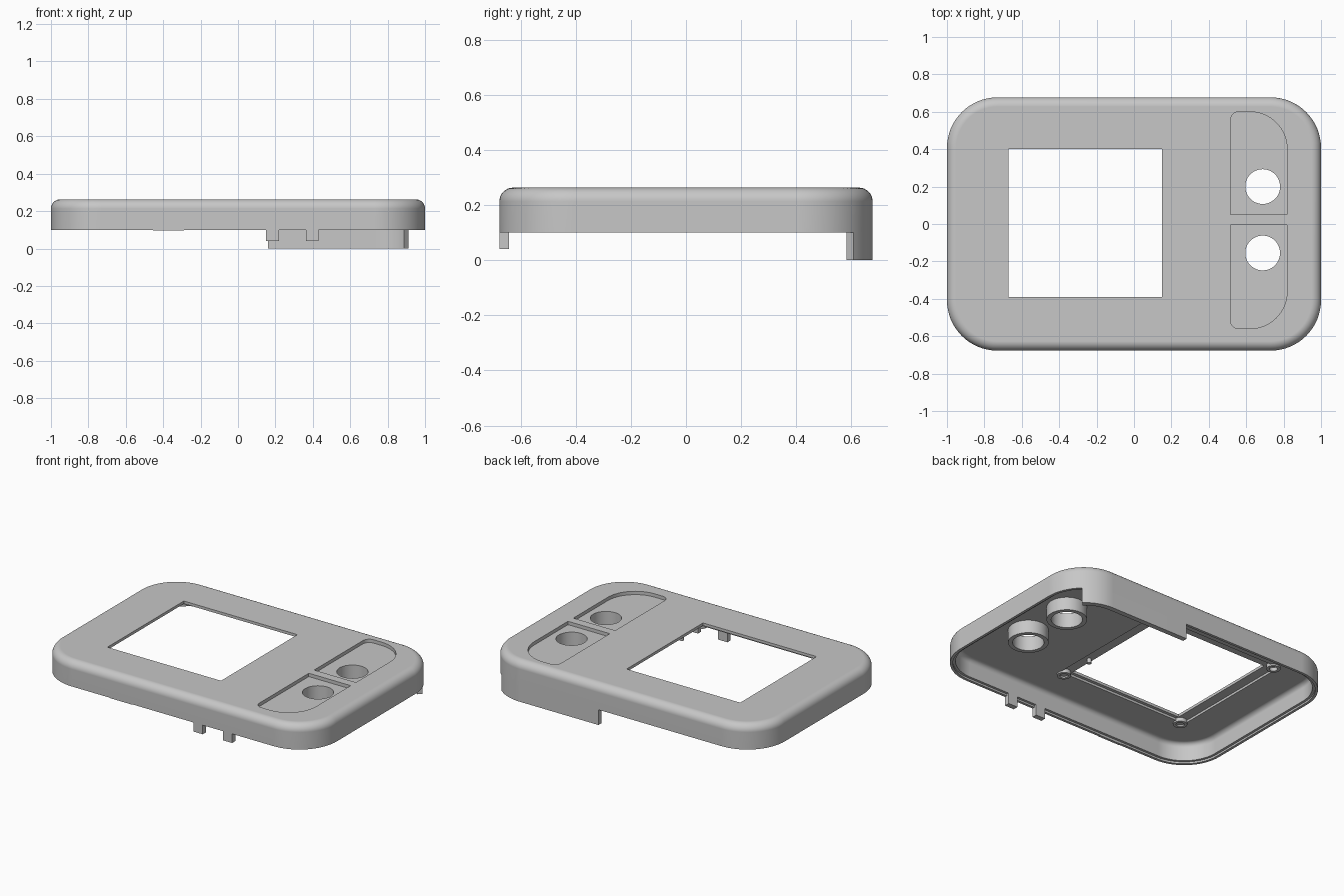
import bpy, bmesh, math

cube = bpy.data.objects.get("Cube")
if cube:
    bpy.data.objects.remove(cube)

grey = bpy.data.materials.new("plain_grey")
grey.use_nodes = True
GREY = (0.57, 0.57, 0.57, 1)
grey.diffuse_color = GREY
grey.node_tree.nodes["Principled BSDF"].inputs["Base Color"].default_value = GREY

HX, HY, R = 1.0, 0.677, 0.27        # half sizes and corner radius
RIM, CEIL, TOP = 0.1, 0.23, 0.263   # main heights
WALL, LIP = 0.033, 0.017            # wall thickness and its lip


def arc(cx, cy, r, a0, a1, n=16):
    angles = [math.radians(a0 + (a1 - a0) * i / n) for i in range(n + 1)]
    return [(cx + r * math.cos(a), cy + r * math.sin(a)) for a in angles]


def outline(x0, x1, y0, y1, radii):
    """Rounded rectangle; radii run back-left, back-right, front-right, front-left."""
    a, b, c, d = radii
    return (arc(x1 - a, y1 - a, a, 0, 90) + arc(x0 + b, y1 - b, b, 90, 180)
            + arc(x0 + c, y0 + c, c, 180, 270) + arc(x1 - d, y0 + d, d, 270, 360))


def loft(name, loops, closed=False):
    """Skin (points, z) loops; cap the ends, or join last to first."""
    bm = bmesh.new()
    rings = [[bm.verts.new((x, y, z)) for x, y in pts] for pts, z in loops]
    pairs = list(zip(rings, rings[1:]))
    if closed:
        pairs.append((rings[-1], rings[0]))
    else:
        bm.faces.new(rings[0])
        bm.faces.new(rings[-1])
    for low, high in pairs:
        n = len(low)
        for i in range(n):
            j = (i + 1) % n
            bm.faces.new((low[i], low[j], high[j], high[i]))
    bmesh.ops.recalc_face_normals(bm, faces=bm.faces)
    mesh = bpy.data.meshes.new(name)
    bm.to_mesh(mesh)
    bm.free()
    mesh.materials.append(grey)
    obj = bpy.data.objects.new(name, mesh)
    bpy.context.collection.objects.link(obj)
    return obj


def prism(name, pts, z0, z1):
    return loft(name, [(pts, z0), (pts, z1)])


def box(name, x0, x1, y0, y1, z0, z1):
    return prism(name, [(x0, y0), (x1, y0), (x1, y1), (x0, y1)], z0, z1)


def circle(x, y, r):
    return arc(x, y, r, 0, 360, 48)[:-1]


def tube(name, x, y, r_out, r_in, z0, z1):
    o, i = circle(x, y, r_out), circle(x, y, r_in)
    return loft(name, [(o, z0), (o, z1), (i, z1), (i, z0)], closed=True)


def activate(obj):
    bpy.ops.object.select_all(action='DESELECT')
    obj.select_set(True)
    bpy.context.view_layer.objects.active = obj


def smooth(obj):
    activate(obj)
    bpy.ops.object.shade_smooth_by_angle(angle=math.radians(30))


def cut(obj, cutter):
    mod = obj.modifiers.new("cut", 'BOOLEAN')
    mod.operation, mod.solver, mod.object = 'DIFFERENCE', 'EXACT', cutter
    activate(obj)
    bpy.ops.object.modifier_apply(modifier=mod.name)
    bpy.data.objects.remove(cutter)


def fillet(inset, z, r, n=8):
    steps = [math.pi / 2 * i / n for i in range(n + 1)]
    return [(inset + r * (1 - math.cos(a)), z - r + r * math.sin(a)) for a in steps]


# Shell: inner ceiling, down the inner wall and lip, then up the outside
section = fillet(WALL, CEIL, 0.03)[::-1]
section += [(WALL, RIM + 0.012), (LIP, RIM + 0.012), (LIP, RIM), (0, RIM)]
section += fillet(0, TOP, 0.05)
shell = loft("shell", [
    (outline(-HX + d, HX - d, -HY + d, HY - d, [R - d] * 4), z) for d, z in section])

# Screen recess underneath and the window through it
cut(shell, box("recess_cutter", -0.735, 0.225, -0.41, 0.46, 0.15, 0.245))
cut(shell, box("window_cutter", -0.672, 0.15, -0.39, 0.40, 0.05, 0.4))

# Two button pockets, mirrored front to back, each with a round hole
BIG, SMALL, FLOOR = 0.2, 0.045, 0.241
cut(shell, prism("pocket_cutter", outline(
    0.516, 0.819, 0.05, 0.6, [BIG, SMALL, 0.005, 0.005]), FLOOR, 0.4))
cut(shell, prism("pocket_cutter", outline(
    0.516, 0.819, -0.56, -0.005, [0.005, 0.005, SMALL, BIG]), FLOOR, 0.4))
for y in (0.2, -0.155):
    cut(shell, prism("hole_cutter", circle(0.688, y, 0.093), 0.05, 0.4))
smooth(shell)
weighted = shell.modifiers.new("weighted_normals", 'WEIGHTED_NORMAL')
weighted.keep_sharp = True

# Button guide tubes below the holes
for name, y in (("back_button_guide", 0.2), ("front_button_guide", -0.155)):
    smooth(tube(name, 0.688, y, 0.12, 0.093, 0.145, CEIL + 0.005))

# Screw bosses outside the window corners and a small locating pin
for x, side in ((0.19, "left"), (-0.71, "right")):
    for y, end in ((-0.42, "front"), (0.44, "back")):
        smooth(tube(f"{end}_{side}_boss", x, y, 0.042, 0.024, 0.22, 0.25))
smooth(prism("locating_pin", circle(0.175, -0.205, 0.013), 0.215, 0.25))

# Back skirt, following the wall round the left corner
cx, cy = HX - R, HY - R
skirt = ([(0.16, HY)] + arc(cx, cy, R, 90, 48)
         + arc(cx, cy, R - WALL, 48, 90) + [(0.16, HY - WALL)])
smooth(prism("back_skirt", skirt, 0, RIM))

# Front clips and a shallow tongue on the front rim
for name, x in (("right_clip", 0.15), ("left_clip", 0.363)):
    box(name, x, x + 0.068, -HY + 0.001, -HY + 0.035, 0.04, RIM + 0.012)
box("front_tongue", -0.455, -0.29, -HY + 0.001, -HY + LIP, RIM - 0.003, RIM + 0.01)
